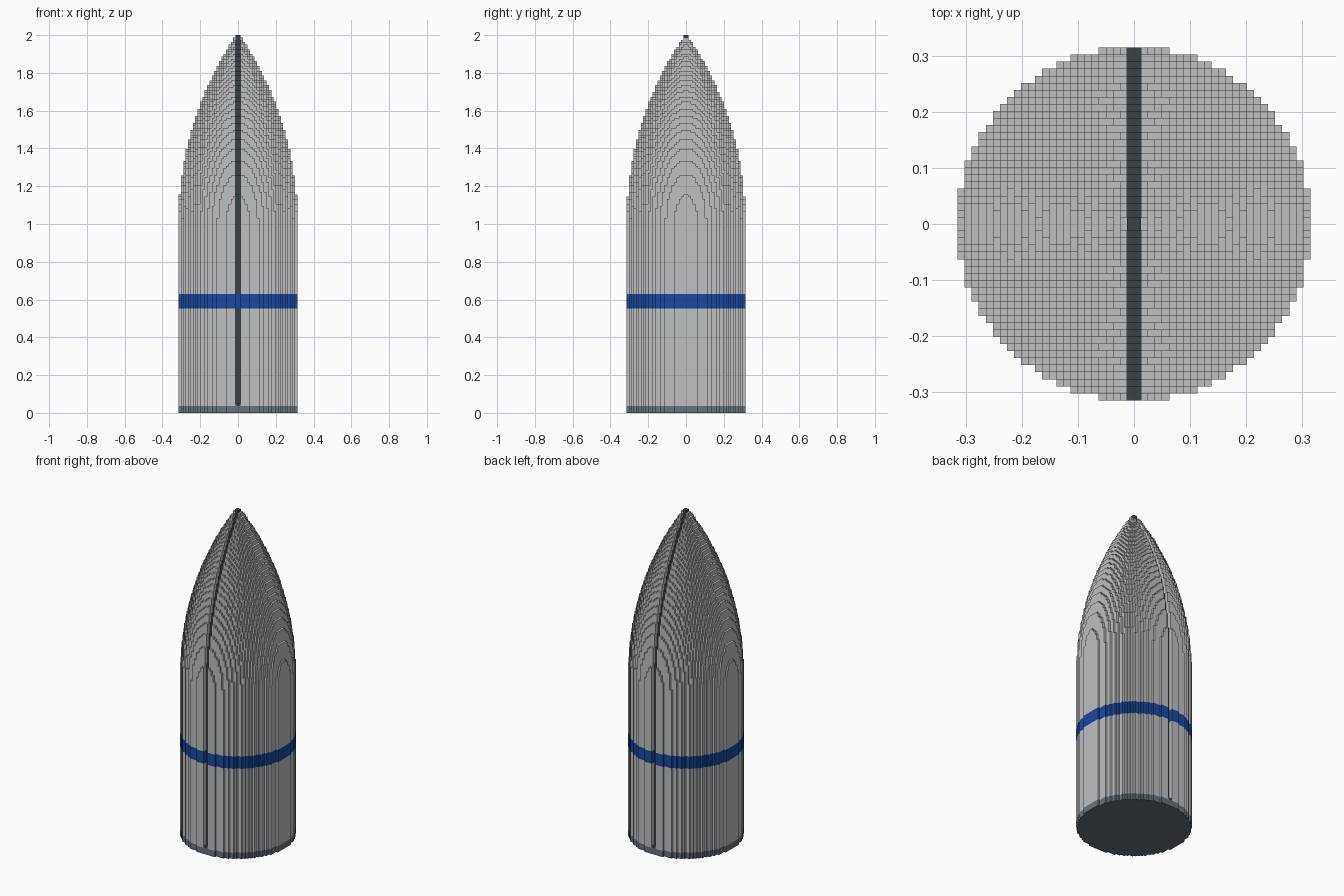
import bpy, bmesh, math

cube = bpy.data.objects.get("Cube")
if cube:
    bpy.data.objects.remove(cube, do_unlink=True)

UNIT = 2 / 159          # edge of one block
R, SHOULDER, NOSE = 25, 80, 80
BASE_TOP, BAND_LOW, BAND_TOP, TIP = 3, 44, 50, 159
GROOVE = 2              # seam depth in blocks


def material(name, *rgb):
    m = bpy.data.materials.new(name)
    m.use_nodes = True
    m.diffuse_color = (*rgb, 1)
    m.node_tree.nodes["Principled BSDF"].inputs["Base Color"].default_value = (*rgb, 1)
    return m


light_grey = material("light_grey", 0.52, 0.525, 0.545)
slate = material("dark_slate", 0.04, 0.055, 0.065)
steel = material("steel_grey", 0.14, 0.17, 0.20)
blue = material("blue", 0.011, 0.065, 0.35)


# Tangent ogive on a cylinder, measured in blocks
def radius(z):
    rho = (R * R + NOSE * NOSE) / (2 * R)
    return math.sqrt(rho * rho - max(0, z - SHOULDER) ** 2) + R - rho


def is_seam(i):
    return i in (-1, 0)


def stack(x, y):
    return sum(radius(k + 0.5) >= math.hypot(x, y) for k in range(TIP))


# Seam columns are sunk, except for the low foot and the very tip
def column_height(i, j):
    x, y = abs(i + 0.5), abs(j + 0.5)
    full = stack(x, y)
    if is_seam(i) and y > 1 and full:
        return max(BASE_TOP + 1, stack(x, y + GROOVE))
    return full


CELLS = range(-R - 1, R + 1)
HEIGHT = {(i, j): column_height(i, j) for i in CELLS for j in CELLS}
SIDES = ((1, 0), (0, 1), (-1, 0), (0, -1))


def skin(name, mat, spans, pick=lambda i: True):
    """Outer block faces of the picked columns inside the height spans."""
    bm = bmesh.new()

    def face(points):
        bm.faces.new([bm.verts.new([c * UNIT for c in p]) for p in points])

    for (i, j), h in HEIGHT.items():
        if not h or not pick(i):
            continue
        for lo, hi in spans:
            if lo < h <= hi:
                face([(i, j, h), (i + 1, j, h), (i + 1, j + 1, h), (i, j + 1, h)])
            if lo == 0:
                face([(i, j, 0), (i, j + 1, 0), (i + 1, j + 1, 0), (i + 1, j, 0)])
            for dx, dy in SIDES:
                a = max(lo, HEIGHT.get((i + dx, j + dy), 0))
                b = min(hi, h)
                if a < b:
                    cx, cy = i + 0.5 + dx / 2, j + 0.5 + dy / 2
                    p = (cx + dy / 2, cy - dx / 2)
                    q = (cx - dy / 2, cy + dx / 2)
                    face([(*p, a), (*q, a), (*q, b), (*p, b)])
    bmesh.ops.remove_doubles(bm, verts=bm.verts, dist=UNIT / 100)
    bmesh.ops.recalc_face_normals(bm, faces=bm.faces) if not bm.faces else None
    mesh = bpy.data.meshes.new(name)
    bm.to_mesh(mesh)
    bm.free()
    mesh.materials.append(mat)
    bpy.context.collection.objects.link(bpy.data.objects.new(name, mesh))


wall_spans = [(BASE_TOP, BAND_LOW), (BAND_TOP, TIP)]
skin("shell", light_grey, wall_spans, lambda i: not is_seam(i))
skin("seam", slate, wall_spans, is_seam)
skin("band", blue, [(BAND_LOW, BAND_TOP)])
skin("base", steel, [(0, BASE_TOP)])
